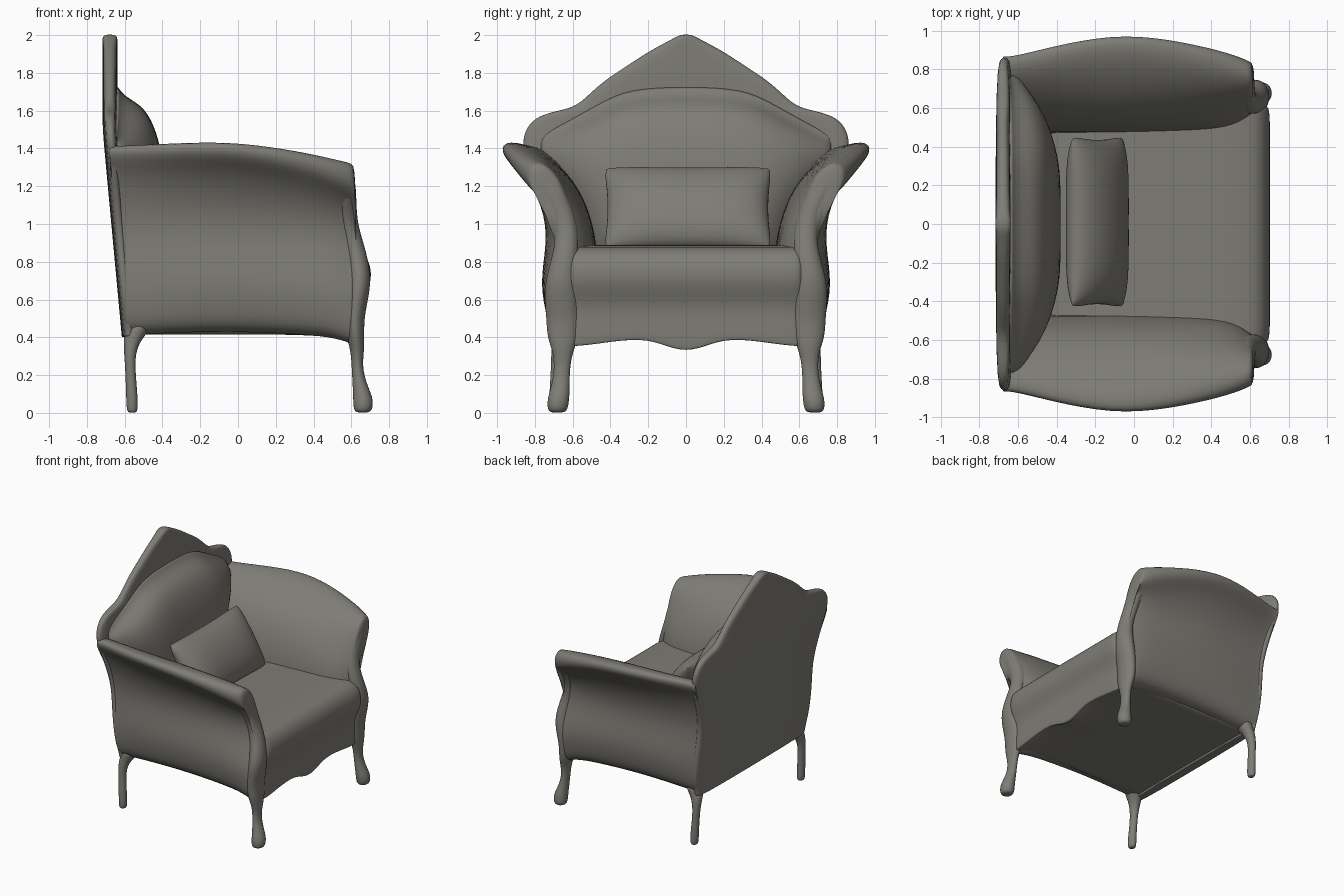
import bpy, bmesh, math
from mathutils import Vector

fabric = bpy.data.materials.new("warm grey")
fabric.diffuse_color = (0.21, 0.203, 0.18, 1)


def finish(name, bm, levels=2, mirror=False):
    bmesh.ops.recalc_face_normals(bm, faces=bm.faces)
    me = bpy.data.meshes.new(name)
    bm.to_mesh(me)
    bm.free()
    me.materials.append(fabric)
    for p in me.polygons:
        p.use_smooth = True
    ob = bpy.data.objects.new(name, me)
    bpy.context.collection.objects.link(ob)
    if mirror:
        m = ob.modifiers.new("mirror", 'MIRROR')
        m.use_axis = (False, True, False)
        m.use_mirror_merge = False
    if levels:
        s = ob.modifiers.new("smooth", 'SUBSURF')
        s.levels = s.render_levels = levels
    return ob


def loft(name, rings, levels=2, mirror=False):
    bm = bmesh.new()
    vs = [[bm.verts.new(p) for p in r] for r in rings]
    n = len(rings[0])
    for a, b in zip(vs, vs[1:]):
        for i in range(n):
            j = (i + 1) % n
            bm.faces.new((a[i], a[j], b[j], b[i]))
    bm.faces.new(vs[0])
    bm.faces.new(vs[-1])
    return finish(name, bm, levels, mirror)


def mix(a, b, t):
    return [tuple(p + (q - p) * t for p, q in zip(u, v)) for u, v in zip(a, b)]


def shrink(sec, t):
    cy = sum(p[0] for p in sec) / len(sec)
    cz = sum(p[1] for p in sec) / len(sec)
    c = [(cy * .4 + p[0] * .6, cz * .1 + p[1] * .9) for p in sec]
    return mix(sec, c, t)


def back_x(z):
    # sloping rear plane of the chair
    return -.718 + .093 * max(0, 1.5 - z)


# arms: S-shaped cross-sections (y, z) swept from back to front
rear = [(.5, .41), (.70, .40), (.735, .55), (.745, .72), (.715, .95), (.75, 1.14), (.81, 1.28),
        (.87, 1.36), (.87, 1.42), (.77, 1.41), (.66, 1.31), (.56, 1.18), (.49, 1.0), (.46, .8)]
mid = [(.5, .425), (.70, .42), (.75, .55), (.775, .72), (.73, .95), (.785, 1.15), (.89, 1.3),
       (.99, 1.37), (.99, 1.45), (.85, 1.425), (.68, 1.32), (.56, 1.19), (.49, 1.0), (.46, .8)]
front = [(.5, .40), (.71, .39), (.745, .53), (.765, .68), (.69, .92), (.735, 1.08), (.81, 1.18),
         (.89, 1.25), (.885, 1.345), (.78, 1.355), (.67, 1.27), (.58, 1.12), (.51, .98), (.48, .8)]
end = [(.56, .36), (.71, .35), (.735, .5), (.745, .65), (.66, .88), (.69, 1.06), (.77, 1.14),
       (.845, 1.2), (.845, 1.31), (.76, 1.335), (.67, 1.25), (.62, 1.1), (.57, .95), (.56, .8)]
stations = [(-.35, mix(rear, mid, .6)), (-.05, mid), (.25, mix(mid, front, .4)),
            (.5, front), (.6, end), (.625, shrink(end, .3))]
rings = [[(back_x(z) + d, y, z) for y, z in rear] for d in (.022, .03, .09)]
rings += [[(x, y, z) for y, z in s] for x, s in stations]
loft("arm", rings, 2, True)

# back panel: crested silhouette as half-widths by height
outline = [(.03, 2.005), (.09, 1.97), (.19, 1.92), (.31, 1.84), (.45, 1.75), (.54, 1.66), (.61, 1.61),
           (.76, 1.585), (.84, 1.53), (.875, 1.43), (.84, 1.32), (.775, 1.15), (.725, .97),
           (.75, .75), (.735, .55), (.705, .45), (.70, .405), (.70, .40)]
rings = []
for y, z in outline:
    b = back_x(z)
    f = b + .08
    e = min(.06, y * .5)
    rings.append([(b, -y + e, z), (b, y - e, z), (b + .02, y, z), (f - .02, y, z),
                  (f, y - e, z), (f, -y + e, z), (f - .02, -y, z), (b + .02, -y, z)])
loft("back_panel", rings)

# padded inner back, kept inside the flaring arms
half = [(0, 1.67, 1), (.3, 1.66, 1), (.45, 1.59, .96), (.6, 1.51, .82), (.72, 1.45, .55), (.81, 1.4, .25)]
prof = [(0, 1.12), (.025, 1.05), (.07, 1.0), (.16, .945), (.225, .8), (.26, .6), (.275, .35),
        (.28, 0), (0, 0)]
rings = []
for y, h, d in [(-a, b, c) for a, b, c in half[:0:-1]] + half:
    ring = []
    for x, f in prof:
        z = .8 + (h - .8) * f
        k = (.54 + .27 * min(1, max(0, (z - .95) / .43))) / .81
        ring.append((-.655 + x * d, y * k, z))
    rings.append(ring)
loft("back_cushion", rings)

# seat with rolled front edge and shaped apron
rings = []
drop = [(0, .33), (.08, .345), (.2, .392), (.35, .385), (.48, .365), (.58, .355), (.66, .35)]
for y, zb in [(-a, b) for a, b in drop[:0:-1]] + drop:
    k = -.02 if abs(y) > .6 else 0
    rings.append([(x + (k if x > .5 else 0), y, z) for x, z in (
        (-.6, .415), (-.6, .42), (-.58, .86), (0, .885), (.35, .89), (.58, .885), (.66, .86),
        (.705, .78), (.705, .69), (.67, .61), (.652, .54), (.655, .45), (.655, zb),
        (.645, zb - .003), (.61, zb + .01), (.55, .415), (0, .415), (-.59, .415))])
loft("seat", rings)


def leg(name, rows):
    loft(name, [[(x + rx * math.cos(a * math.tau / 10), y + ry * math.sin(a * math.tau / 10), z)
                 for a in range(10)] for x, y, z, rx, ry in rows], 2, True)


# front legs rising into the arm posts
leg("front_leg", [
    (.66, .68, 0, .035, .04), (.662, .68, .02, .055, .058), (.663, .675, .08, .056, .062),
    (.642, .662, .16, .038, .048), (.63, .655, .25, .03, .044), (.632, .652, .33, .038, .058),
    (.622, .65, .4, .05, .09), (.615, .65, .5, .055, .095), (.635, .66, .62, .062, .095),
    (.648, .66, .73, .062, .085), (.62, .63, .88, .055, .065), (.58, .635, 1.0, .055, .065),
    (.575, .685, 1.12, .055, .075), (.572, .74, 1.21, .055, .085), (.56, .76, 1.28, .05, .07)])
# slim back legs
leg("back_leg", [
    (-.56, .69, 0, .02, .025), (-.56, .69, .015, .032, .036), (-.562, .69, .1, .032, .036),
    (-.57, .685, .22, .028, .032), (-.573, .68, .32, .032, .036), (-.56, .66, .385, .05, .05),
    (-.535, .64, .43, .065, .07), (-.52, .64, .48, .065, .07)])

# throw pillow leaning on the back
bm = bmesh.new()
N = 16
ang = math.radians(32)
up = Vector((-math.sin(ang), 0, math.cos(ang)))
out = Vector((math.cos(ang), 0, math.sin(ang)))
for side in (1, -1):
    grid = []
    for i in range(N + 1):
        row = []
        for j in range(N + 1):
            u = math.sin((i / N - .5) * math.pi)
            v = math.sin((j / N - .5) * math.pi)
            t = .12 * (max(0, (1 - u ** 4) * (1 - v ** 2))) ** .5
            y = .45 * u * (1 - .05 * (1 - v * v)) * (1 - .04 * v ** 8)
            h = .255 * v * (1 - .05 * (1 - u * u)) * (1 - .04 * u ** 8)
            row.append(bm.verts.new(Vector((-.19, .01, 1.085)) + Vector((0, y, 0)) + up * h + out * t * side))
        grid.append(row)
    for i in range(N):
        for j in range(N):
            bm.faces.new((grid[i][j], grid[i + 1][j], grid[i + 1][j + 1], grid[i][j + 1]))
bmesh.ops.remove_doubles(bm, verts=bm.verts, dist=.0005)
finish("pillow", bm, 1)
